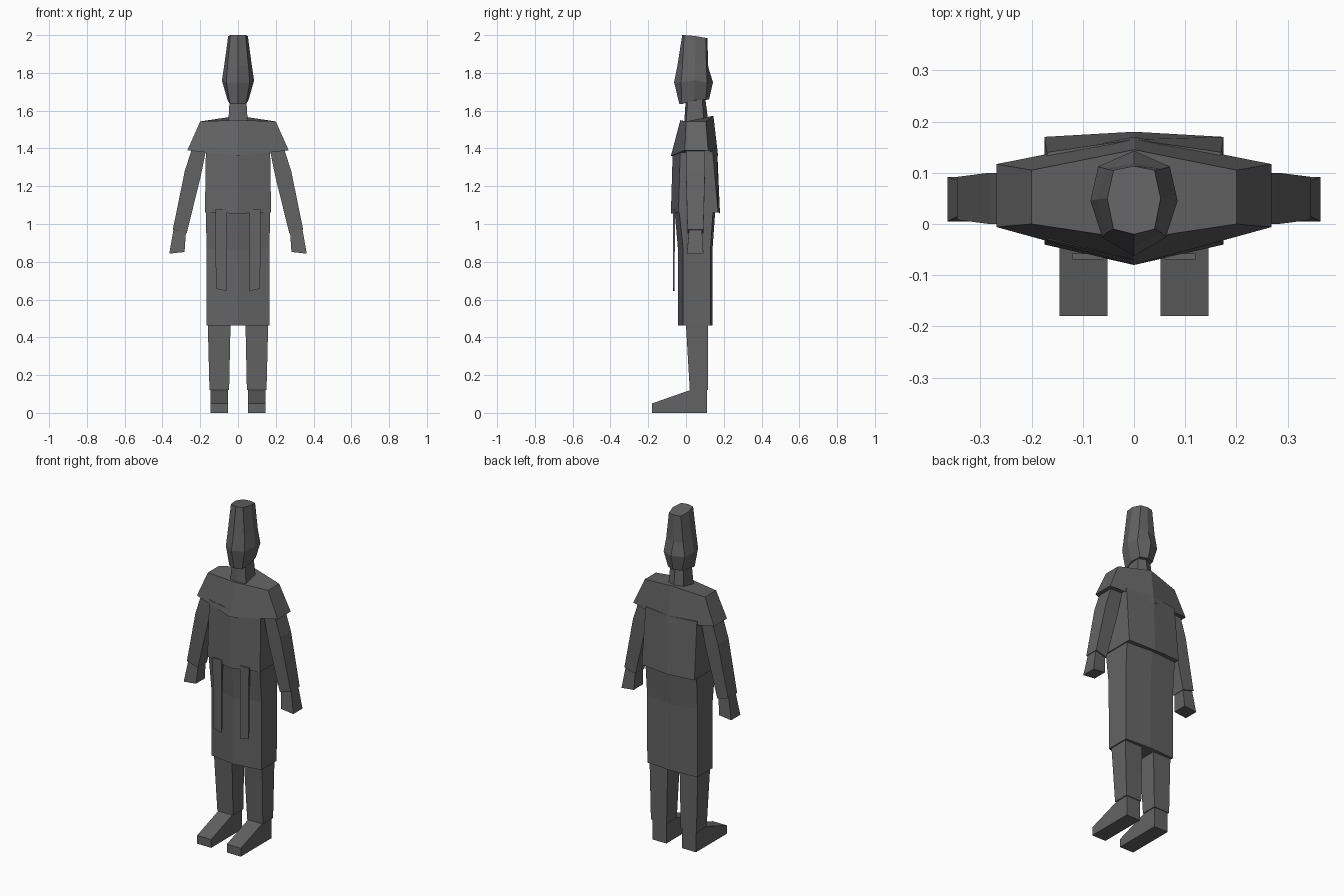
import bpy

grey = bpy.data.materials.new("dark grey")
grey.diffuse_color = (0.125, 0.125, 0.125, 1)


def loft(name, rings, sx=1):
    """Skin a stack of equal rings, top first, with both ends capped."""
    n = len(rings[0])
    verts = [(sx * x, y, z) for r in rings for x, y, z in r]
    faces = [tuple(range(n)), tuple(reversed(range(len(verts) - n, len(verts))))]
    for k in range(len(rings) - 1):
        for i in range(n):
            a, b = k * n + i, k * n + (i + 1) % n
            faces.append((b, a, a + n, b + n))
    if sx < 0:
        faces = [f[::-1] for f in faces]
    me = bpy.data.meshes.new(name)
    me.from_pydata(verts, [], faces)
    me.materials.append(grey)
    ob = bpy.data.objects.new(name, me)
    bpy.context.collection.objects.link(ob)
    return ob


def hexa(w, front, fc, bc, back, zf, zs, zb):
    """Six-sided body section: ridge points in front and back, flat sides."""
    return [(0, front, zf), (w, fc, zs), (w, bc, zs),
            (0, back, zb), (-w, bc, zs), (-w, fc, zs)]


def box(x0, x1, y0, y1, z0, z1=None):
    """Four-sided limb section; z0 is the inner and z1 the outer height."""
    z1 = z0 if z1 is None else z1
    return [(x0, y0, z0), (x1, y0, z1), (x1, y1, z1), (x0, y1, z0)]


def octa(front, back, w, wf, yf, ym, wb, yb, zf, zm, zb):
    """Eight-sided head section."""
    return [(0, front, zf), (wf, yf, zf), (w, ym, zm), (wb, yb, zb),
            (0, back, zb), (-wb, yb, zb), (-w, ym, zm), (-wf, yf, zf)]


# Head, widest at the cheeks, and neck
loft("head", [
    octa(-0.02, 0.113, 0.052, 0.04, -0.01, 0.05, 0.04, 0.105, 2.0, 1.995, 1.985),
    octa(-0.045, 0.118, 0.073, 0.055, -0.018, 0.048, 0.056, 0.108, 1.84, 1.84, 1.83),
    octa(-0.063, 0.143, 0.085, 0.062, -0.026, 0.045, 0.07, 0.112, 1.75, 1.76, 1.75),
    octa(-0.035, 0.122, 0.055, 0.042, -0.022, 0.045, 0.045, 0.105, 1.635, 1.655, 1.66)])
loft("neck", [
    hexa(0.043, 0.0, 0.01, 0.085, 0.1, 1.68, 1.68, 1.68),
    hexa(0.052, -0.01, 0.0, 0.095, 0.12, 1.53, 1.53, 1.53)])

# Cape over the shoulders, and tunic below it
loft("cape", [
    hexa(0.2, -0.03, 0.0, 0.105, 0.145, 1.55, 1.543, 1.573),
    hexa(0.268, -0.08, -0.006, 0.117, 0.17, 1.36, 1.39, 1.36)])
loft("tunic", [
    hexa(0.17, -0.07, -0.03, 0.14, 0.165, 1.4, 1.4, 1.4),
    hexa(0.175, -0.08, -0.04, 0.17, 0.18, 1.055, 1.062, 1.055)])

# Skirt with a slight flare up to the waist, and two hanging sashes
loft("skirt", [
    hexa(0.17, -0.063, -0.04, 0.145, 0.157, 1.1, 1.1, 1.1),
    hexa(0.167, -0.042, -0.015, 0.13, 0.14, 0.86, 0.87, 0.86),
    hexa(0.166, -0.042, -0.015, 0.13, 0.14, 0.462, 0.462, 0.462)])

for side, s in (("left", 1), ("right", -1)):
    loft(side + "_sash", [box(0.06, 0.12, -0.069, -0.058, 1.08),
                          box(0.062, 0.117, -0.069, -0.061, 0.645, 0.658)], s)
    # Arm bent a little at the elbow
    loft(side + "_arm", [box(0.165, 0.24, 0.0, 0.1, 1.41),
                         box(0.2, 0.282, 0.0, 0.1, 1.24, 1.28),
                         box(0.272, 0.345, 0.008, 0.092, 0.95, 0.97)], s)
    loft(side + "_hand", [box(0.274, 0.338, 0.018, 0.083, 0.98, 0.99),
                          box(0.283, 0.364, 0.005, 0.092, 0.852, 0.843)], s)
    # Leg and wedge-shaped foot
    loft(side + "_leg", [box(0.038, 0.162, -0.005, 0.117, 0.55),
                         box(0.047, 0.151, 0.02, 0.117, 0.12)], s)
    w0, w1 = 0.052, 0.145
    loft(side + "_foot", [
        [(w0, -0.18, 0.05), (w1, -0.18, 0.05), (w1, 0.02, 0.12), (w1, 0.112, 0.12),
         (w0, 0.112, 0.12), (w0, 0.02, 0.12)],
        [(w0, -0.18, 0), (w1, -0.18, 0), (w1, 0.02, 0), (w1, 0.112, 0),
         (w0, 0.112, 0), (w0, 0.02, 0)]], s)
